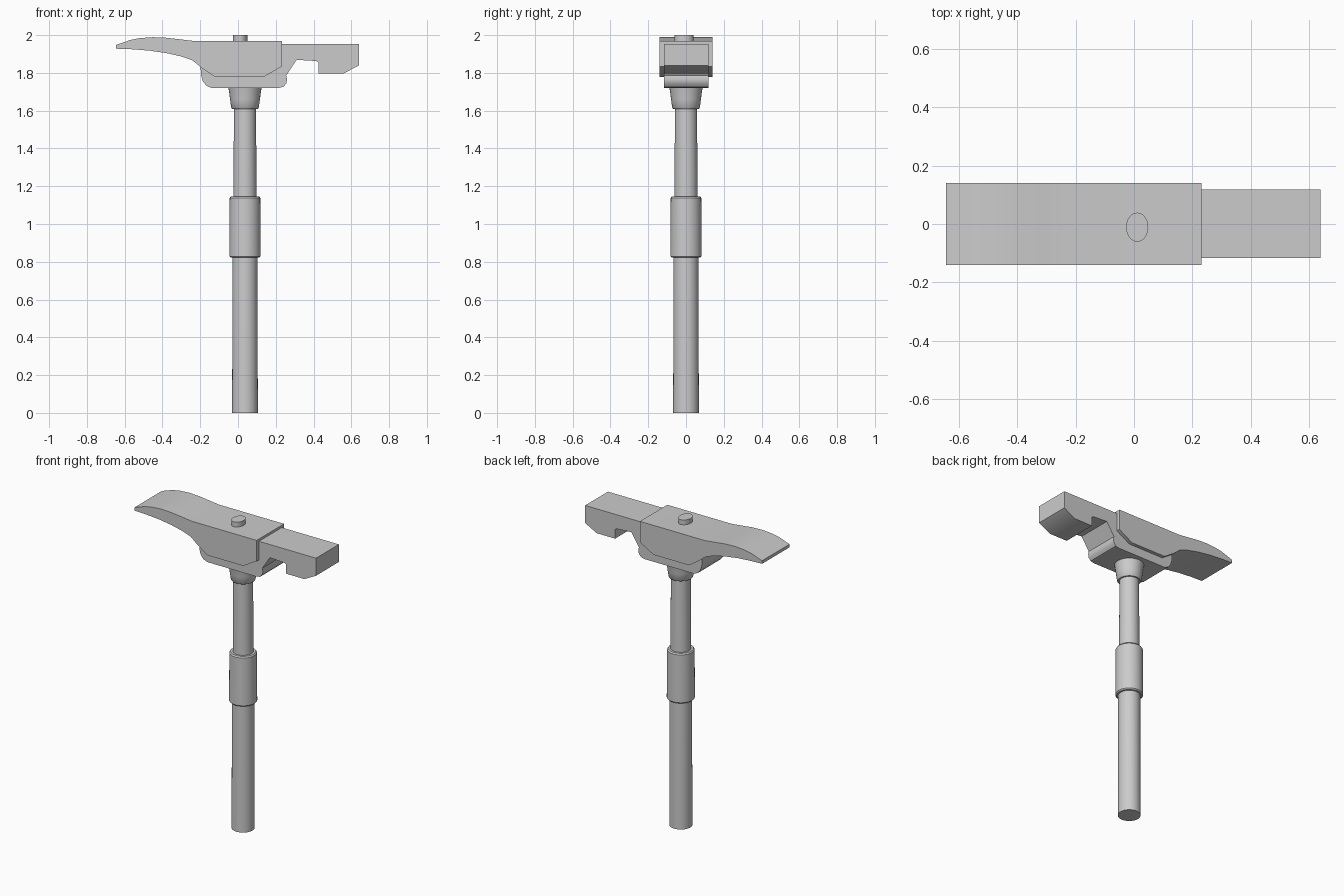
import bpy, bmesh, math

if "Cube" in bpy.data.objects:
    bpy.data.objects.remove(bpy.data.objects["Cube"])

AXIS_X = 0.037  # handle axis


def smooth(ob, angle=35):
    bpy.ops.object.select_all(action='DESELECT')
    ob.select_set(True)
    bpy.context.view_layer.objects.active = ob
    bpy.ops.object.shade_smooth_by_angle(angle=math.radians(angle))


def make(name, bm):
    bmesh.ops.recalc_face_normals(bm, faces=bm.faces)
    me = bpy.data.meshes.new(name)
    bm.to_mesh(me)
    bm.free()
    ob = bpy.data.objects.new(name, me)
    bpy.context.collection.objects.link(ob)
    smooth(ob)
    return ob


def extrude_profile(name, pts, y0, y1):
    """Closed x-z outline extruded along y."""
    bm = bmesh.new()
    face = bm.faces.new([bm.verts.new((x, y0, z)) for x, z in pts])
    ext = bmesh.ops.extrude_face_region(bm, geom=[face])
    for v in ext['geom']:
        if isinstance(v, bmesh.types.BMVert):
            v.co.y = y1
    return make(name, bm)


def lathe(name, prof, cx, cy=0, sx=1, n=32):
    """Capped stack of (radius, z) rings."""
    bm = bmesh.new()
    rings = [[bm.verts.new((cx + sx * r * math.cos(2 * math.pi * i / n),
                            cy + r * math.sin(2 * math.pi * i / n), z))
              for i in range(n)] for r, z in prof]
    for a, b in zip(rings, rings[1:]):
        for i in range(n):
            j = (i + 1) % n
            bm.faces.new((a[i], a[j], b[j], b[i]))
    bm.faces.new(rings[0][::-1])
    bm.faces.new(rings[-1])
    return make(name, bm)


# Shaft, grip sleeve and flared collar
lathe("handle", [(0.068, 0), (0.066, 0.83), (0.061, 1.14), (0.058, 1.74)], AXIS_X)
lathe("grip_sleeve", [(0.076, 0.822), (0.083, 0.829), (0.081, 1.138), (0.075, 1.146)], AXIS_X)
lathe("collar", [(0.068, 1.61), (0.073, 1.616), (0.079, 1.66), (0.085, 1.705), (0.091, 1.735)], AXIS_X)

# Oval peg through the top of the head
lathe("top_peg", [(0.05, 1.90), (0.05, 2.0)], 0.011, -0.011, 0.76)

# Wide outer plate with the curved adze blade
blade = [(-0.645, 1.928), (-0.56, 1.925), (-0.47, 1.918), (-0.38, 1.905),
         (-0.30, 1.887), (-0.24, 1.866), (-0.195, 1.828), (-0.12, 1.778),
         (0.135, 1.778), (0.232, 1.834), (0.232, 1.969), (-0.235, 1.969),
         (-0.31, 1.978), (-0.38, 1.986), (-0.45, 1.989), (-0.52, 1.984),
         (-0.57, 1.974), (-0.645, 1.948)]
extrude_profile("adze_blade", blade, -0.14, 0.141)

# Narrower core with rounded underside and hooked hammer poll
core = [(-0.198, 1.83), (-0.196, 1.79), (-0.187, 1.757), (-0.168, 1.732), (-0.14, 1.72),
        (0.215, 1.72), (0.24, 1.726), (0.255, 1.743), (0.26, 1.765), (0.255, 1.785),
        (0.31, 1.869), (0.415, 1.863), (0.426, 1.855), (0.426, 1.796), (0.558, 1.796),
        (0.641, 1.84), (0.641, 1.954), (-0.1, 1.954), (-0.19, 1.88)]
extrude_profile("hammer_core", core, -0.116, 0.118)
